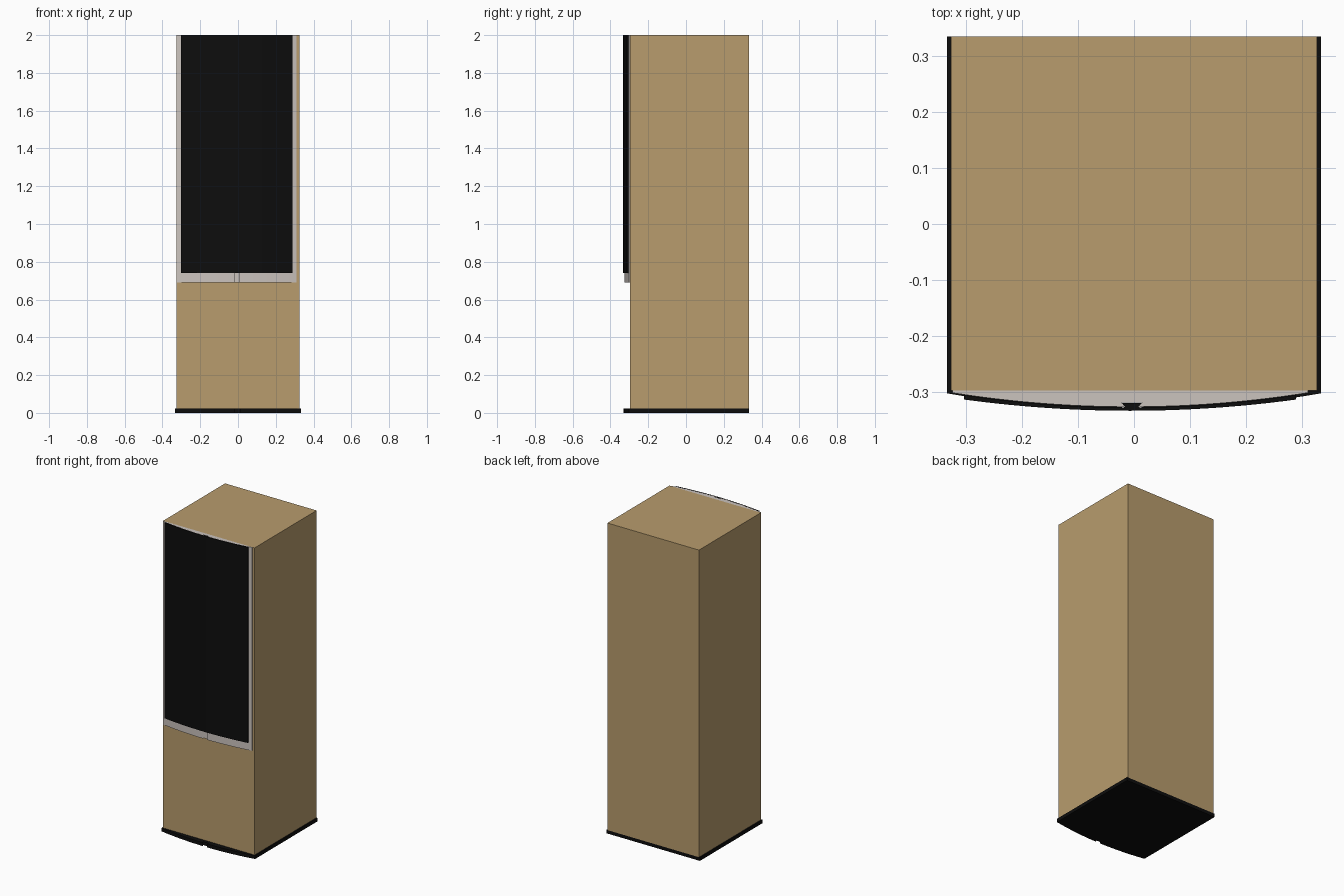
import bpy
import bmesh

cube = bpy.data.objects.get("Cube")
if cube:
    bpy.data.objects.remove(cube, do_unlink=True)


def material(name, color):
    m = bpy.data.materials.new(name)
    m.use_nodes = True
    m.diffuse_color = (*color, 1)
    bsdf = m.node_tree.nodes["Principled BSDF"]
    bsdf.inputs["Base Color"].default_value = (*color, 1)
    bsdf.inputs["Roughness"].default_value = 0.7
    return m


wood = material("light wood", (0.479, 0.332, 0.153))
black = material("black", (0.004, 0.004, 0.004))
silver = material("silver grey", (0.597, 0.546, 0.515))

BACK, FACE = 0.334, -0.297      # cabinet back and front planes
BASE_TOP, HEIGHT = 0.022, 2.0
MID = -0.007                    # the front panel sits slightly off centre
GROOVE = -0.004                 # centre of the dovetail groove


def prism(name, outline, z0, z1, mat):
    """Extrude a plan outline between two heights."""
    bm = bmesh.new()
    face = bm.faces.new([bm.verts.new((x, y, z0)) for x, y in outline])
    top = bmesh.ops.extrude_face_region(bm, geom=[face])["geom"]
    bmesh.ops.translate(bm, vec=(0, 0, z1 - z0),
                        verts=[v for v in top if isinstance(v, bmesh.types.BMVert)])
    bmesh.ops.recalc_face_normals(bm, faces=bm.faces)
    mesh = bpy.data.meshes.new(name)
    bm.to_mesh(mesh)
    bm.free()
    mesh.materials.append(mat)
    obj = bpy.data.objects.new(name, mesh)
    bpy.context.collection.objects.link(obj)
    bpy.ops.object.select_all(action="DESELECT")
    obj.select_set(True)
    bpy.context.view_layer.objects.active = obj
    bpy.ops.object.shade_smooth_by_angle(angle=0.5)
    return obj


def bow(half, edge_y, mid_y, centre=0.0, steps=28):
    """Bowed front line from left to right."""
    ts = [2 * i / steps - 1 for i in range(steps + 1)]
    return [(centre + half * t, mid_y + (edge_y - mid_y) * t * t) for t in ts]


def grooved(line, floor_y, mouth, floor):
    """Replace the middle of a bowed line with a dovetail groove."""
    y = min(p[1] for p in line)
    left = [p for p in line if p[0] < GROOVE - mouth - 0.002]
    right = [p for p in line if p[0] > GROOVE + mouth + 0.002]
    return left + [(GROOVE - mouth, y), (GROOVE - floor, floor_y),
                   (GROOVE + floor, floor_y), (GROOVE + mouth, y)] + right


# Plinth with bowed front and centre notch
front = grooved(bow(0.333, -0.302, -0.331), -0.318, 0.015, 0.022)
prism("base", front + [(0.333, BACK), (-0.333, BACK)], 0, BASE_TOP, black)

# Cabinet
prism("cabinet", [(-0.326, FACE), (0.326, FACE), (0.326, BACK), (-0.326, BACK)],
      BASE_TOP, HEIGHT, wood)

# Bowed front panel with groove
front = grooved(bow(0.317, -0.301, -0.326, MID), -0.318, 0.012, 0.019)
prism("front_panel", front + [(MID + 0.317, FACE), (MID - 0.317, FACE)],
      0.69, HEIGHT, silver)

# Grille cover: thin curved sheet, with a rib that slides into the groove
outer = bow(0.296, -0.313, -0.333, MID)
inner = bow(0.296, -0.305, -0.327, MID)
prism("grille", outer + inner[::-1], 0.74, HEIGHT, black)
prism("grille_rib", [(GROOVE - 0.012, -0.330), (GROOVE + 0.012, -0.330),
                     (GROOVE + 0.018, -0.319), (GROOVE - 0.018, -0.319)],
      0.74, HEIGHT, black)
